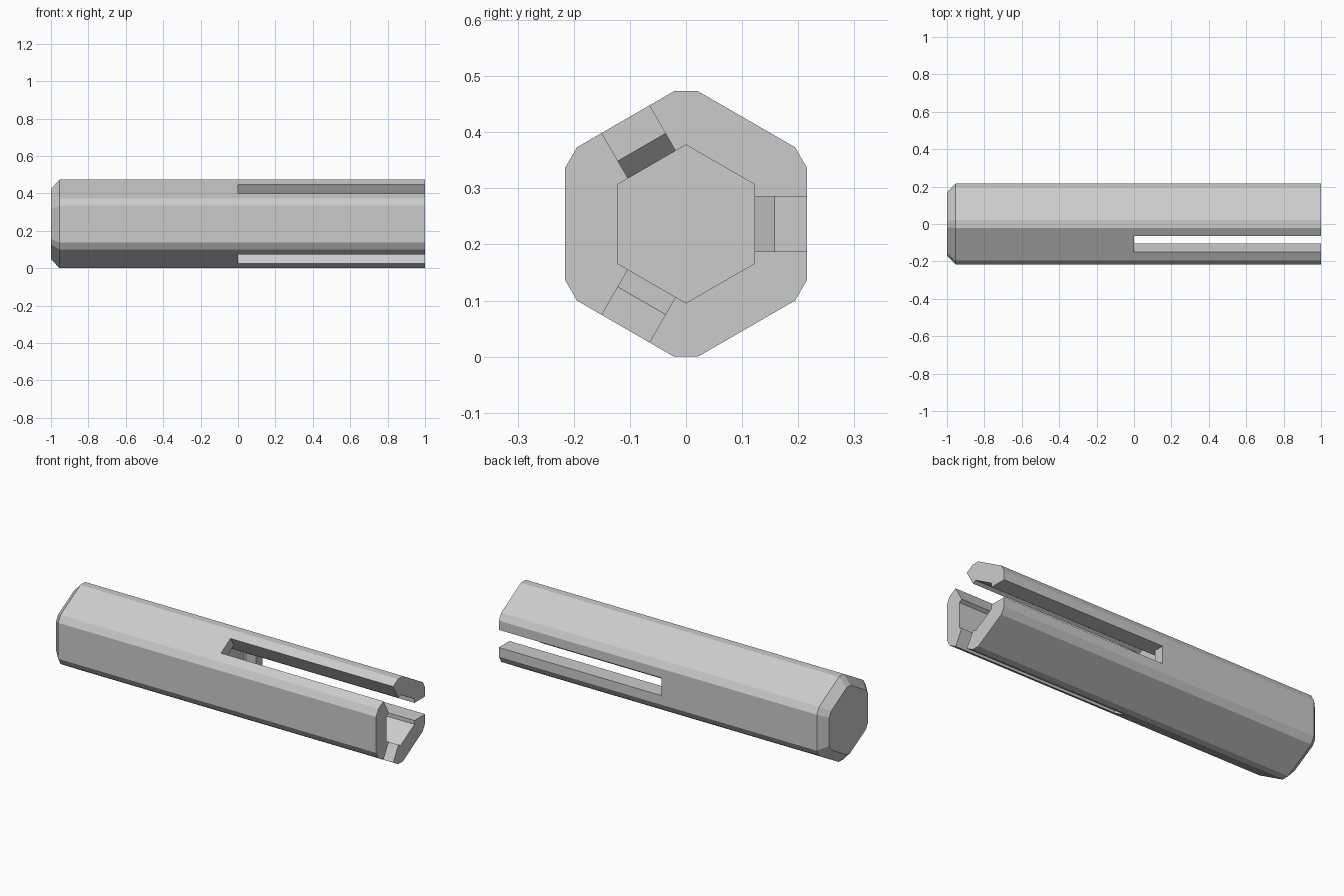
import bpy, bmesh
from math import cos, sin, pi, radians, atan2, hypot

if "Cube" in bpy.data.objects:
    bpy.data.objects.remove(bpy.data.objects["Cube"])

CZ = 0.2366  # height of the bar's axis


def loft(name, rings):
    """Closed solid through matching rings of 3D points."""
    bm = bmesh.new()
    loops = [[bm.verts.new(p) for p in ring] for ring in rings]
    n = len(loops[0])
    for a, b in zip(loops, loops[1:]):
        for i in range(n):
            j = (i + 1) % n
            bm.faces.new((a[i], a[j], b[j], b[i]))
    bm.faces.new(loops[0])
    bm.faces.new(loops[-1])
    bmesh.ops.recalc_face_normals(bm, faces=bm.faces)
    mesh = bpy.data.meshes.new(name)
    bm.to_mesh(mesh)
    bm.free()
    ob = bpy.data.objects.new(name, mesh)
    bpy.context.collection.objects.link(ob)
    return ob


def ring(x, polar, scale=1):
    return [(x, r * scale * cos(a), CZ + r * scale * sin(a)) for r, a in polar]


# Hexagonal bar with trimmed corners and a chamfered closed end
r, half = hypot(0.2155, 0.1), atan2(0.1, 0.2155)
outline = [(r, k * pi / 3 + s * half) for k in range(6) for s in (-1, 1)]
bar = loft("slotted_hex_bar", [ring(-1, outline, 0.79),
                               ring(-0.955, outline), ring(1, outline)])

# Blind hexagonal bore
hexagon = [(0.122 / cos(pi / 6), pi / 6 + k * pi / 3) for k in range(6)]
cutters = [loft("bore_cutter", [ring(-0.05, hexagon), ring(1.1, hexagon)])]

# Three slots with a sloped inner lip, as (x, radius) profiles
profile = [(1.1, 0.1), (-0.02, 0.1), (-0.043, 0.115), (0, 0.158), (0, 0.3), (1.1, 0.3)]
for k in range(3):
    a = radians(120 * k)
    sides = [[(x, d * cos(a) - w * sin(a), CZ + d * sin(a) + w * cos(a))
              for x, d in profile] for w in (-0.049, 0.049)]
    cutters.append(loft("slot_cutter", sides))

for c in cutters:
    c.hide_render = True
    m = bar.modifiers.new("cut", 'BOOLEAN')
    m.operation = 'DIFFERENCE'
    m.solver = 'EXACT'
    m.object = c

# Bake the cuts and drop the cutters
dg = bpy.context.evaluated_depsgraph_get()
baked = bpy.data.meshes.new_from_object(bar.evaluated_get(dg))
bar.modifiers.clear()
bar.data = baked
for c in cutters:
    bpy.data.objects.remove(c)
